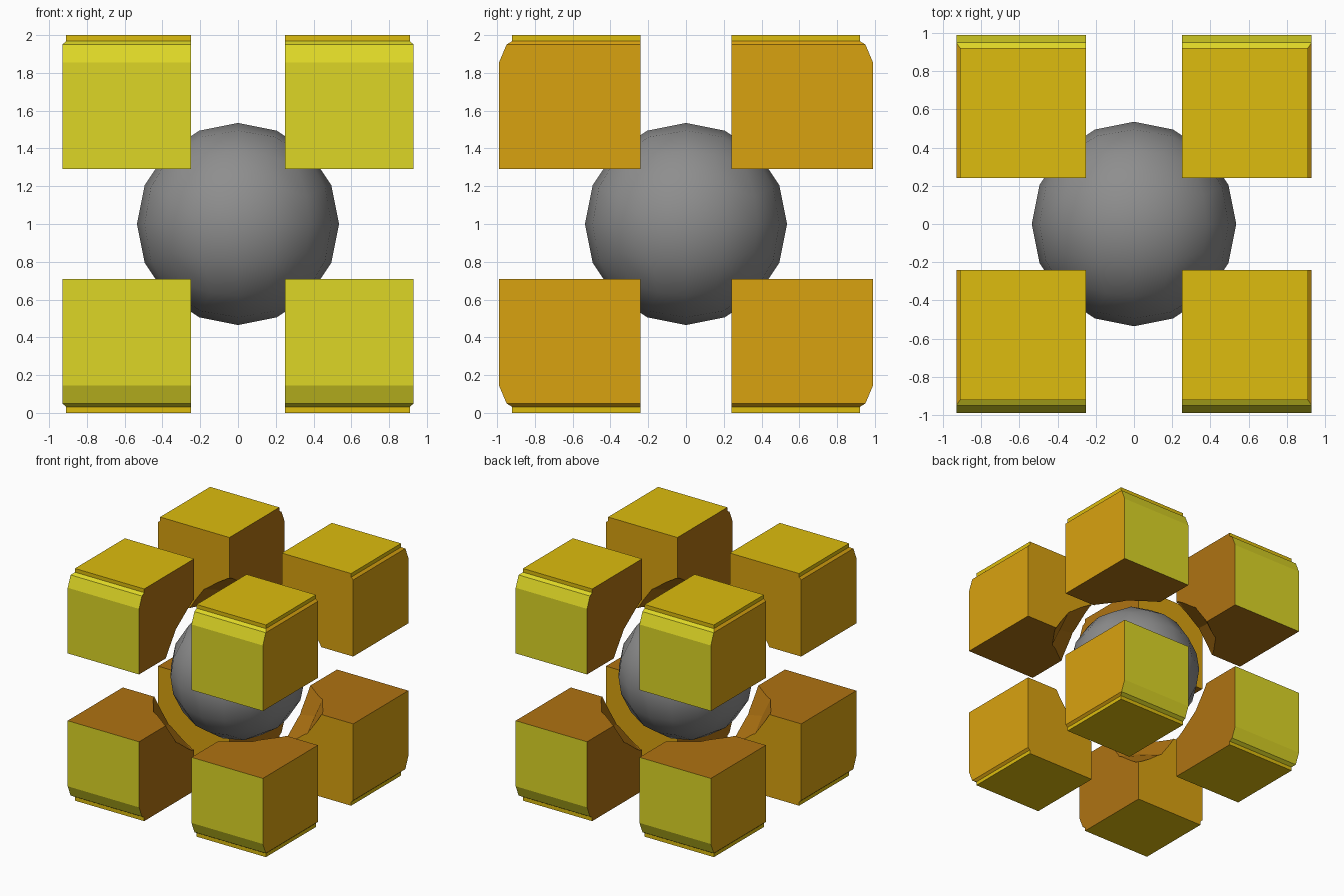
import bpy
import bmesh
import math
from mathutils import Vector

if "Cube" in bpy.data.objects:
    bpy.data.objects.remove(bpy.data.objects["Cube"], do_unlink=True)


def srgb(r, g, b):
    def lin(c):
        c /= 255
        return c / 12.92 if c <= 0.04045 else ((c + 0.055) / 1.055) ** 2.4
    return (lin(r), lin(g), lin(b), 1)


def make_material(name, colour):
    mat = bpy.data.materials.new(name)
    mat.diffuse_color = colour
    mat.use_nodes = True
    mat.node_tree.nodes["Principled BSDF"].inputs["Base Color"].default_value = colour
    return mat


YELLOW, ORANGE, GOLD, BROWN = range(4)
block_mats = [
    make_material("lemon yellow", srgb(221, 214, 38)),
    make_material("amber orange", srgb(217, 162, 16)),
    make_material("gold", srgb(221, 188, 14)),
    make_material("warm brown", srgb(175, 115, 18)),
]
grey = make_material("mid grey", srgb(142, 142, 142))
CENTRE = Vector((0, 0, 1))


def add_object(name, bm, mats):
    mesh = bpy.data.meshes.new(name)
    bm.to_mesh(mesh)
    bm.free()
    obj = bpy.data.objects.new(name, mesh)
    bpy.context.collection.objects.link(obj)
    for mat in mats:
        mesh.materials.append(mat)
    return obj


# Ball made of a subdivided cube pushed out to a radius
def ball(name, radius, mats, index, smooth):
    bm = bmesh.new()
    bmesh.ops.create_cube(bm, size=2)
    bmesh.ops.subdivide_edges(bm, edges=bm.edges[:], cuts=3, use_grid_fill=True)
    for v in bm.verts:
        even = Vector([math.tan(c * math.pi / 4) for c in v.co])
        v.co = even.normalized() * radius + CENTRE
    for f in bm.faces:
        f.material_index = index
        f.smooth = smooth
    return add_object(name, bm, mats)


# Corner block: stacked sections (height, outer x, outer y) from the middle outwards
SECTIONS = [(0.29, 0.93, 0.99), (0.855, 0.93, 0.99), (0.95, 0.93, 0.95),
            (0.968, 0.91, 0.92), (1.0, 0.91, 0.92)]
INNER_X, INNER_Y = 0.25, 0.24


def corner_block(name, sx, sy, sz):
    bm = bmesh.new()
    rings = []
    for z, x, y in SECTIONS:
        corners = [(INNER_X, INNER_Y), (x, INNER_Y), (x, y), (INNER_X, y)]
        rings.append([bm.verts.new((sx * a, sy * b, sz * z + 1)) for a, b in corners])
    bm.faces.new(rings[0]).material_index = BROWN
    bm.faces.new(rings[-1]).material_index = GOLD
    # Sides in ring order: inner y, outer x, outer y, inner x
    sides = [ORANGE, ORANGE, YELLOW, BROWN]
    for level, (low, high) in enumerate(zip(rings, rings[1:])):
        is_cap = level == len(rings) - 2
        for i, colour in enumerate(sides):
            j = (i + 1) % 4
            face = bm.faces.new((low[i], low[j], high[j], high[i]))
            face.material_index = GOLD if is_cap and i in (1, 2) else colour
    bmesh.ops.recalc_face_normals(bm, faces=bm.faces[:])
    return add_object(name, bm, block_mats)


# Central ball
ball("centre_ball", 0.535, [grey], 0, True)

# Eight blocks with the hollow around the ball cut out of their inner corners
cutter = ball("hollow_cutter", 0.74, block_mats, BROWN, False)
cutter.hide_render = True
for sx, x_name in ((1, "left"), (-1, "right")):
    for sy, y_name in ((-1, "front"), (1, "back")):
        for sz, z_name in ((1, "upper"), (-1, "lower")):
            block = corner_block(f"{z_name}_{y_name}_{x_name}_block", sx, sy, sz)
            cut = block.modifiers.new("hollow", 'BOOLEAN')
            cut.operation = 'DIFFERENCE'
            cut.solver = 'EXACT'
            cut.object = cutter
            bpy.context.view_layer.update()
            graph = bpy.context.evaluated_depsgraph_get()
            carved = bpy.data.meshes.new_from_object(block.evaluated_get(graph))
            block.modifiers.clear()
            block.data = carved
bpy.data.objects.remove(cutter, do_unlink=True)
